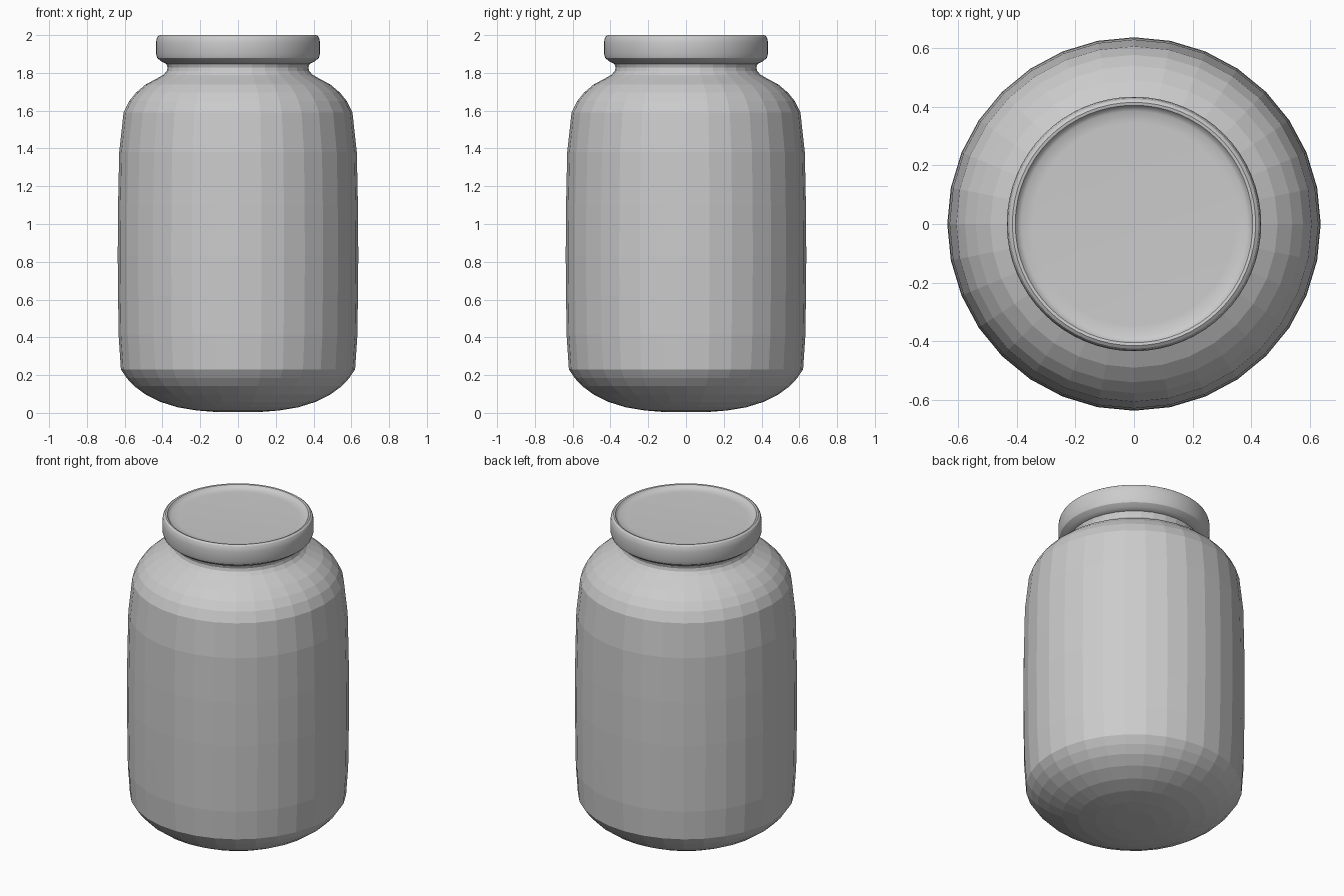
import bpy, bmesh, math

if "Cube" in bpy.data.objects:
    bpy.data.objects.remove(bpy.data.objects["Cube"])


def lathe(name, profile, sides):
    """Spin an (r, z) profile around z; end points on the axis become poles."""
    bm = bmesh.new()
    verts = [bm.verts.new((r, 0, z)) for r, z in profile]
    edges = [bm.edges.new(pair) for pair in zip(verts, verts[1:])]
    bmesh.ops.spin(bm, geom=verts + edges, cent=(0, 0, 0), axis=(0, 0, 1),
                   angle=math.tau, steps=sides, use_merge=True)
    bmesh.ops.remove_doubles(bm, verts=bm.verts, dist=0.0005)
    bmesh.ops.recalc_face_normals(bm, faces=bm.faces)
    mesh = bpy.data.meshes.new(name)
    bm.to_mesh(mesh)
    bm.free()
    obj = bpy.data.objects.new(name, mesh)
    bpy.context.collection.objects.link(obj)
    return obj


# Jar: rounded base, gently bulging wall, domed shoulder and pinched neck
lathe("jar_body", [
    (0, 0.005), (0.12, 0.005), (0.22, 0.013), (0.32, 0.03), (0.41, 0.058),
    (0.49, 0.098), (0.55, 0.142), (0.59, 0.185), (0.62, 0.23),
    (0.632, 0.41), (0.635, 0.62), (0.637, 0.83), (0.635, 1.1), (0.629, 1.38),
    (0.606, 1.59), (0.577, 1.65), (0.54, 1.695), (0.49, 1.738),
    (0.43, 1.77), (0.395, 1.79), (0.377, 1.81), (0.373, 1.828),
    (0.38, 1.85), (0.38, 1.88), (0, 1.88)], 32)

# Lid: rolled rim around a shallow recessed top
lid = lathe("lid", [
    (0, 1.855), (0.38, 1.848), (0.405, 1.86), (0.427, 1.878), (0.434, 1.90),
    (0.434, 1.96), (0.431, 1.98), (0.425, 1.993), (0.415, 2.0),
    (0.405, 1.998), (0.398, 1.988), (0.385, 1.98), (0.345, 1.978),
    (0, 1.978)], 64)

bpy.ops.object.select_all(action='DESELECT')
lid.select_set(True)
bpy.context.view_layer.objects.active = lid
bpy.ops.object.shade_smooth_by_angle(angle=math.radians(30))
